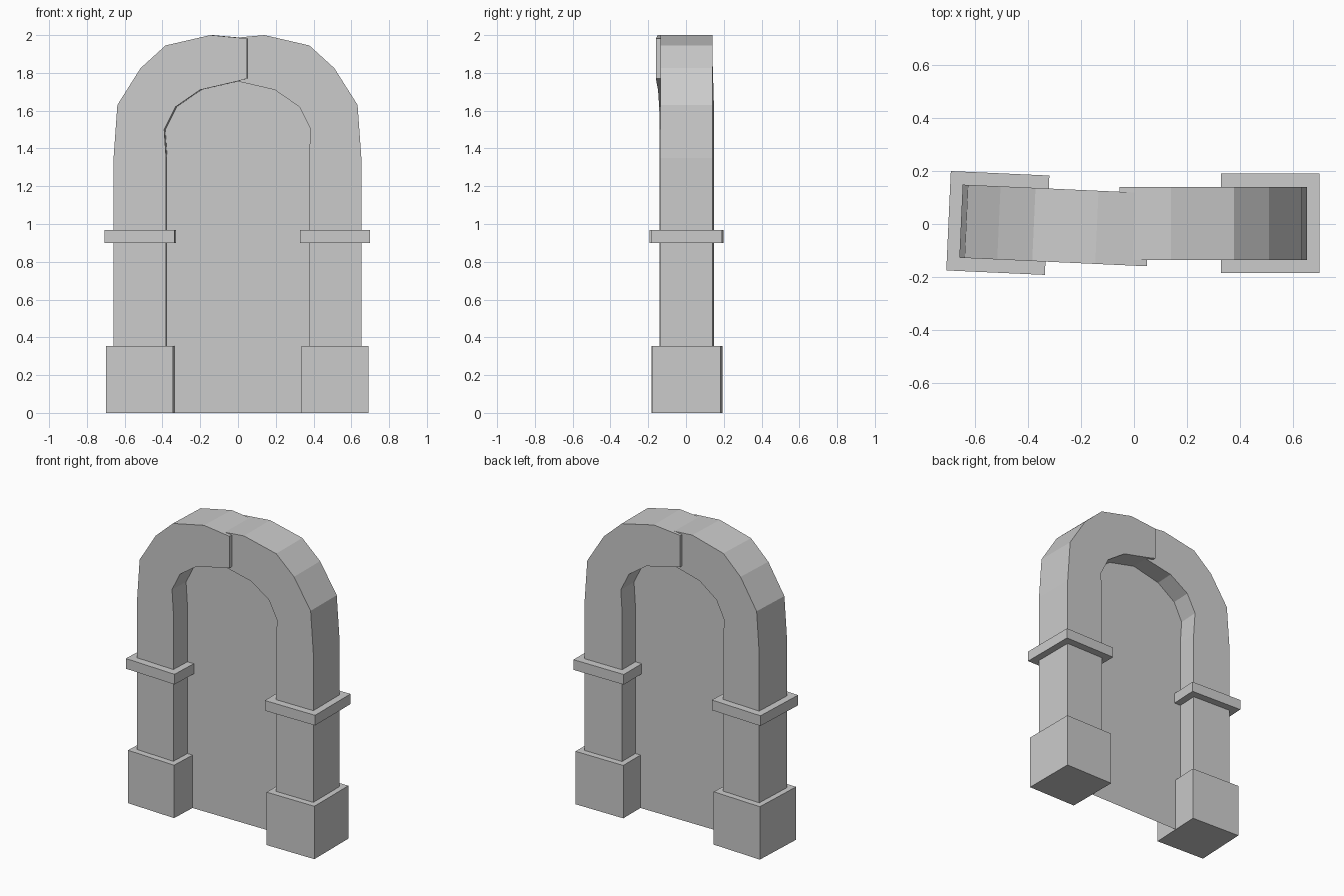
import bpy, bmesh, math
from mathutils import Matrix

if "Cube" in bpy.data.objects:
    bpy.data.objects.remove(bpy.data.objects["Cube"])

Y0, Y1 = -0.136, 0.14
INNER = [(0.375, 0.34), (0.375, 1.35), (0.385, 1.5), (0.325, 1.62),
         (0.195, 1.71), (0.0, 1.755), (-0.055, 1.77)]
OUTER = [(0.653, 0.34), (0.653, 1.35), (0.633, 1.63), (0.51, 1.825),
         (0.378, 1.945), (0.14, 2.0), (-0.055, 1.982)]
# The left half is the right half turned round, slightly crooked
TURN = Matrix.Translation((0, -0.017, 0)) @ Matrix.Rotation(math.radians(177.4), 4, 'Z')


def finish(bm, name, matrix=None):
    bmesh.ops.recalc_face_normals(bm, faces=bm.faces)
    if matrix:
        bm.transform(matrix)
    mesh = bpy.data.meshes.new(name)
    bm.to_mesh(mesh)
    bm.free()
    bpy.context.collection.objects.link(bpy.data.objects.new(name, mesh))


def block(name, x, y, z, matrix):
    bm = bmesh.new()
    bmesh.ops.create_cube(bm, size=1)
    for v in bm.verts:
        v.co = [a + (c + 0.5) * (b - a) for c, (a, b) in zip(v.co, (x, y, z))]
    finish(bm, name, matrix)


def half_arch(name, matrix):
    bm = bmesh.new()
    rings = [[bm.verts.new(p) for p in ((a, Y0, b), (c, Y0, d), (c, Y1, d), (a, Y1, b))]
             for (a, b), (c, d) in zip(INNER, OUTER)]
    for r, s in zip(rings, rings[1:]):
        for i in range(4):
            j = (i + 1) % 4
            bm.faces.new((r[i], r[j], s[j], s[i]))
    bm.faces.new(rings[0])
    bm.faces.new(rings[-1])
    finish(bm, name, matrix)


# Pillars with bases, bands and curved arch tops
for side, m in (("right", Matrix()), ("left", TURN)):
    half_arch("arch_half_" + side, m)
    block("base_" + side, (0.337, 0.69), (-0.178, 0.182), (0, 0.354), m)
    block("band_" + side, (0.328, 0.70), (-0.185, 0.19), (0.90, 0.968), m)

# Thin panel filling the opening, tucked slightly into the arch
bm = bmesh.new()
edge = [(0.39, 0.0), (0.39, 1.35), (0.395, 1.51), (0.333, 1.63), (0.2, 1.72), (0.0, 1.765)]
outline = edge + [(-x, z) for x, z in reversed(edge[:-1])]
bm.faces.new([bm.verts.new((x, 0, z)) for x, z in outline])
finish(bm, "door_panel")
